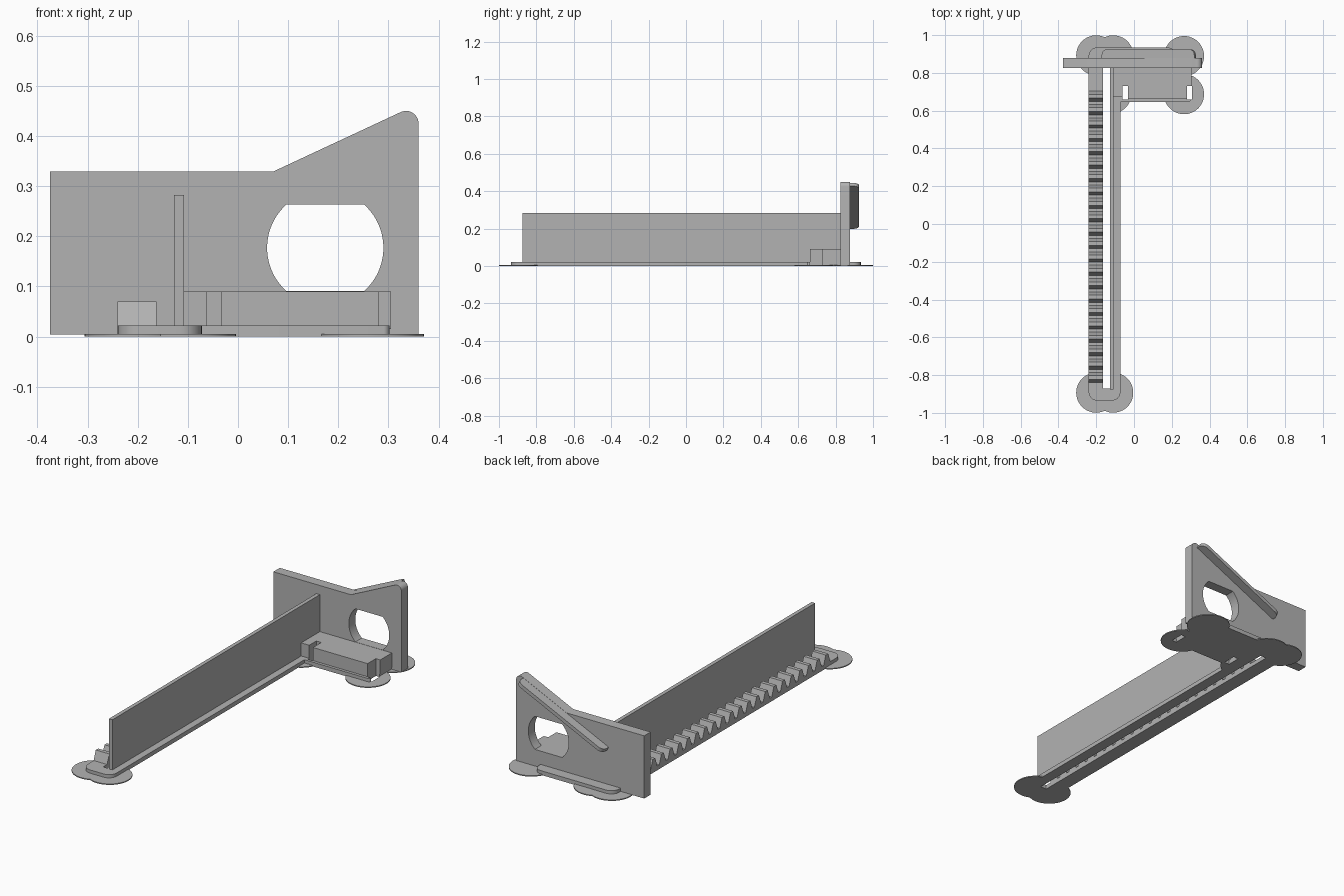
import bpy, bmesh
from math import sin, cos, tan, pi, radians, asin, atan2, hypot

cube = bpy.data.objects.get("Cube")
if cube:
    bpy.data.objects.remove(cube, do_unlink=True)

grey = bpy.data.materials.new("plain grey")
grey.use_nodes = True
GREY = (0.45, 0.45, 0.45, 1)
grey.diffuse_color = GREY
grey.node_tree.nodes["Principled BSDF"].inputs["Base Color"].default_value = GREY


def prism(name, outline, plane, lo, hi):
    """Extrude a 2D outline lying in plane xy, xz or yz along the third axis."""
    place = {"xy": lambda a, b, c: (a, b, c),
             "xz": lambda a, b, c: (a, c, b),
             "yz": lambda a, b, c: (c, a, b)}[plane]
    bm = bmesh.new()
    low = [bm.verts.new(place(a, b, lo)) for a, b in outline]
    high = [bm.verts.new(place(a, b, hi)) for a, b in outline]
    bm.faces.new(low)
    bm.faces.new(high)
    n = len(outline)
    for i in range(n):
        j = (i + 1) % n
        bm.faces.new((low[i], low[j], high[j], high[i]))
    bmesh.ops.recalc_face_normals(bm, faces=bm.faces)
    mesh = bpy.data.meshes.new(name)
    bm.to_mesh(mesh)
    bm.free()
    mesh.materials.append(grey)
    obj = bpy.data.objects.new(name, mesh)
    bpy.context.collection.objects.link(obj)
    return obj


def arc(cx, cy, r, start, end, steps=8):
    return [(cx + r * cos(start + (end - start) * i / steps),
             cy + r * sin(start + (end - start) * i / steps)) for i in range(steps + 1)]


def rect(x0, x1, y0, y1):
    return [(x0, y0), (x1, y0), (x1, y1), (x0, y1)]


def round_rect(x0, x1, y0, y1, r):
    return (arc(x1 - r, y1 - r, r, 0, pi / 2) + arc(x0 + r, y1 - r, r, pi / 2, pi)
            + arc(x0 + r, y0 + r, r, pi, 1.5 * pi) + arc(x1 - r, y0 + r, r, 1.5 * pi, 2 * pi))


def cut(obj, cutters):
    bpy.context.view_layer.objects.active = obj
    for cutter in cutters:
        mod = obj.modifiers.new("cut", 'BOOLEAN')
        mod.operation = 'DIFFERENCE'
        mod.solver = 'EXACT'
        mod.object = cutter
        bpy.ops.object.modifier_apply(modifier=mod.name)


def smooth(obj):
    bpy.ops.object.select_all(action='DESELECT')
    obj.select_set(True)
    bpy.context.view_layer.objects.active = obj
    bpy.ops.object.shade_smooth_by_angle(angle=radians(30))


BASE_TOP = 0.022
PLATE_Y = (0.825, 0.878)

# Through slots in the foot plates
slots = [prism("slot_cutter", rect(*s), "xy", -0.1, 0.2) for s in (
    (-0.163, -0.128, -0.872, PLATE_Y[0]),
    (-0.062, -0.033, 0.66, 0.73),
    (0.28, 0.306, 0.66, 0.73))]
for s in slots:
    s.hide_render = True

# Flat foot plates: long strip, block foot and rear ledge
feet = [prism("long_base", round_rect(-0.24, -0.072, -0.935, 0.935, 0.045), "xy", 0, BASE_TOP),
        prism("block_base", round_rect(-0.11, 0.302, 0.647, 0.86, 0.012), "xy", 0, BASE_TOP),
        prism("rear_ledge", round_rect(-0.2, 0.22, 0.84, 0.934, 0.04), "xy", 0, BASE_TOP)]

# Thin round pads under the corners
for x, y in ((-0.2, -0.893), (-0.11, -0.893), (-0.2, 0.893), (-0.11, 0.893),
             (0.265, 0.889), (0.265, 0.687), (-0.12, 0.69)):
    feet.append(prism("corner_pad", arc(x, y, 0.106, 0, 2 * pi * 47 / 48, 47), "xy", 0, 0.005))
for foot in feet:
    cut(foot, slots)
    smooth(foot)

# Long upright wall
prism("long_wall", rect(-0.128, -0.108, -0.875, 0.84), "xy", 0.004, 0.282)

# Toothed rack
TEETH, PITCH, TIP = 22, 0.0709, 0.07
FLANK = (TIP - BASE_TOP) * tan(radians(20))
FLAT = 0.02
profile = []
for i in range(TEETH):
    y = -0.84 + i * PITCH
    profile += [(y, BASE_TOP), (y + FLANK, TIP), (y + FLANK + FLAT, TIP),
                (y + 2 * FLANK + FLAT, BASE_TOP)]
profile += [(profile[-1][0], 0.01), (profile[0][0], 0.01)]
prism("rack_teeth", profile, "yz", -0.24, -0.163)

# Low block with two notches in its front
prism("notched_block", [
    (-0.115, 0.84), (-0.115, 0.672), (-0.062, 0.672), (-0.062, 0.73), (-0.033, 0.73),
    (-0.033, 0.662), (0.28, 0.662), (0.28, 0.73), (0.305, 0.73), (0.305, 0.84)],
    "xy", 0.015, 0.09)

# End plate with a raised rounded corner
slope = atan2(0.228, 0.49)
plate = prism("end_plate",
              [(-0.375, 0.004), (0.36, 0.004)]
              + arc(0.335, 0.425, 0.025, 0, pi / 2 + slope, 12)
              + [(0.07, 0.329), (-0.375, 0.329)], "xz", *PLATE_Y)

# Round window with flat top and bottom
half = asin(0.086 / 0.116)
window = prism("window_cutter", arc(0.174, 0.177, 0.116, -half, half, 20)
               + arc(0.174, 0.177, 0.116, pi - half, pi + half, 20), "xz", 0.7, 1)
window.hide_render = True
cut(plate, [window])
smooth(plate)

# Sloping rib on the back of the plate
length, r = hypot(0.49, 0.228), 0.03
rib = prism("sloping_rib", [(0, 0.84), (length, 0.84)]
            + arc(length - r, 0.925 - r, r, 0, pi / 2)
            + arc(r, 0.925 - r, r, pi / 2, pi), "xy", -0.019, 0)
rib.location = (-0.171, 0, 0.216)
rib.rotation_euler.y = -slope
smooth(rib)

for cutter in slots + [window]:
    bpy.data.objects.remove(cutter, do_unlink=True)
